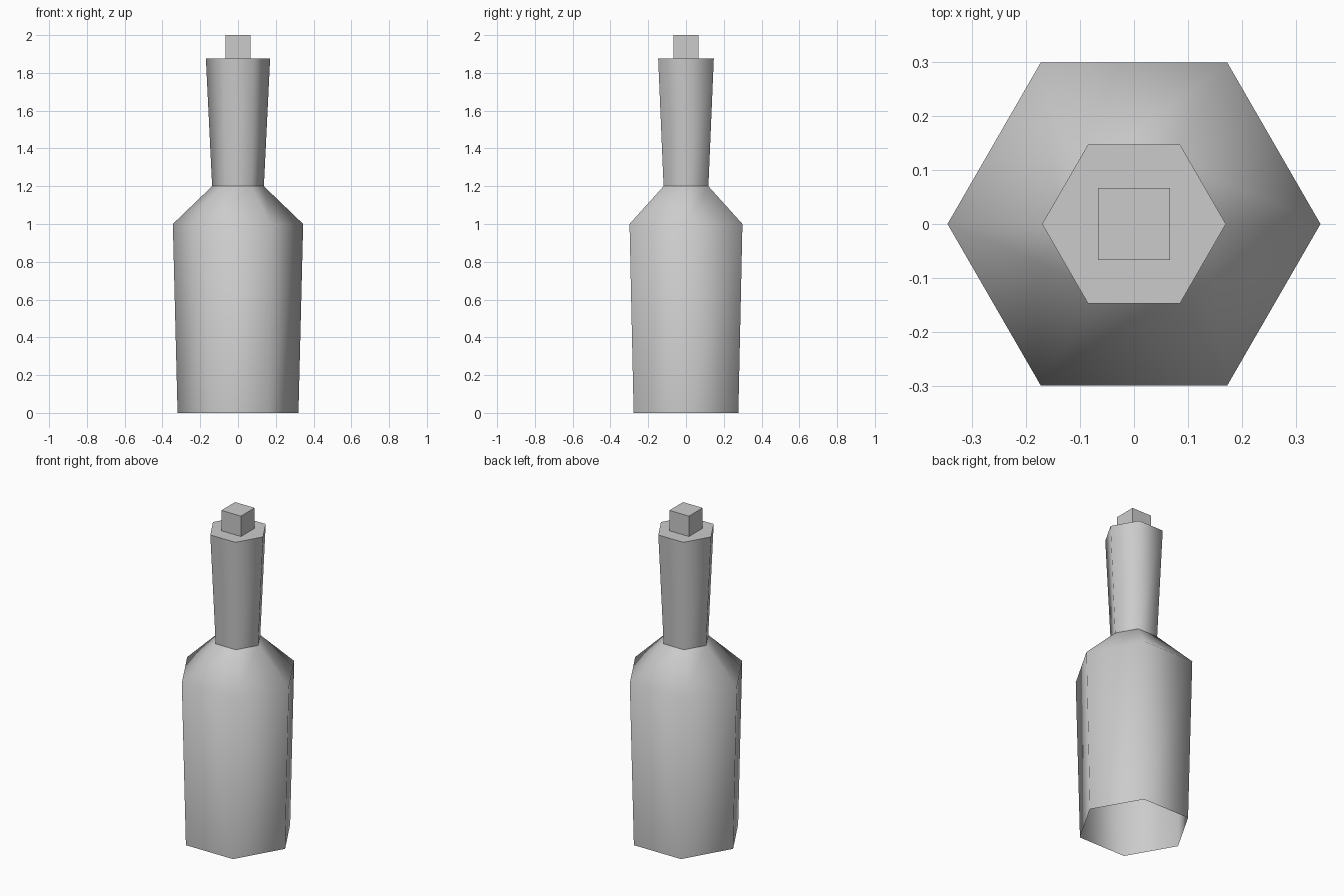
import bpy
import math

cube = bpy.data.objects.get("Cube")
if cube:
    bpy.data.objects.remove(cube, do_unlink=True)

SIDES = 6

grey = bpy.data.materials.new("plain_grey")
grey.use_nodes = True
colour = (0.6, 0.6, 0.6, 1)
grey.diffuse_color = colour
grey.node_tree.nodes["Principled BSDF"].inputs["Base Color"].default_value = colour


def lathe(name, profile, cap_top=False):
    """Six-sided smooth shell through (radius, height) rings."""
    verts = [(r * math.cos(math.tau * i / SIDES), r * math.sin(math.tau * i / SIDES), z)
             for r, z in profile for i in range(SIDES)]
    faces = []
    for ring in range(len(profile) - 1):
        low, high = ring * SIDES, (ring + 1) * SIDES
        for i in range(SIDES):
            j = (i + 1) % SIDES
            faces.append((low + i, low + j, high + j, high + i))
    if cap_top:
        faces.append(tuple(range(len(verts) - SIDES, len(verts))))
    mesh = bpy.data.meshes.new(name)
    mesh.from_pydata(verts, [], faces)
    mesh.materials.append(grey)
    obj = bpy.data.objects.new(name, mesh)
    bpy.context.collection.objects.link(obj)
    bpy.ops.object.select_all(action="DESELECT")
    obj.select_set(True)
    bpy.context.view_layer.objects.active = obj
    bpy.ops.object.shade_smooth_by_angle(angle=math.radians(70))
    return obj


# Body and shoulder, open underneath
lathe("bottle_body", [(0.32, 0), (0.345, 1.0), (0.137, 1.2)])

# Flared neck with a flat top
lathe("bottle_neck", [(0.137, 1.2), (0.17, 1.875)], cap_top=True)

# Square stopper
bpy.ops.mesh.primitive_cube_add(size=1, location=(0, 0, 1.9375))
stopper = bpy.context.object
stopper.name = "stopper"
stopper.scale = (0.133, 0.133, 0.125)
stopper.data.materials.append(grey)
